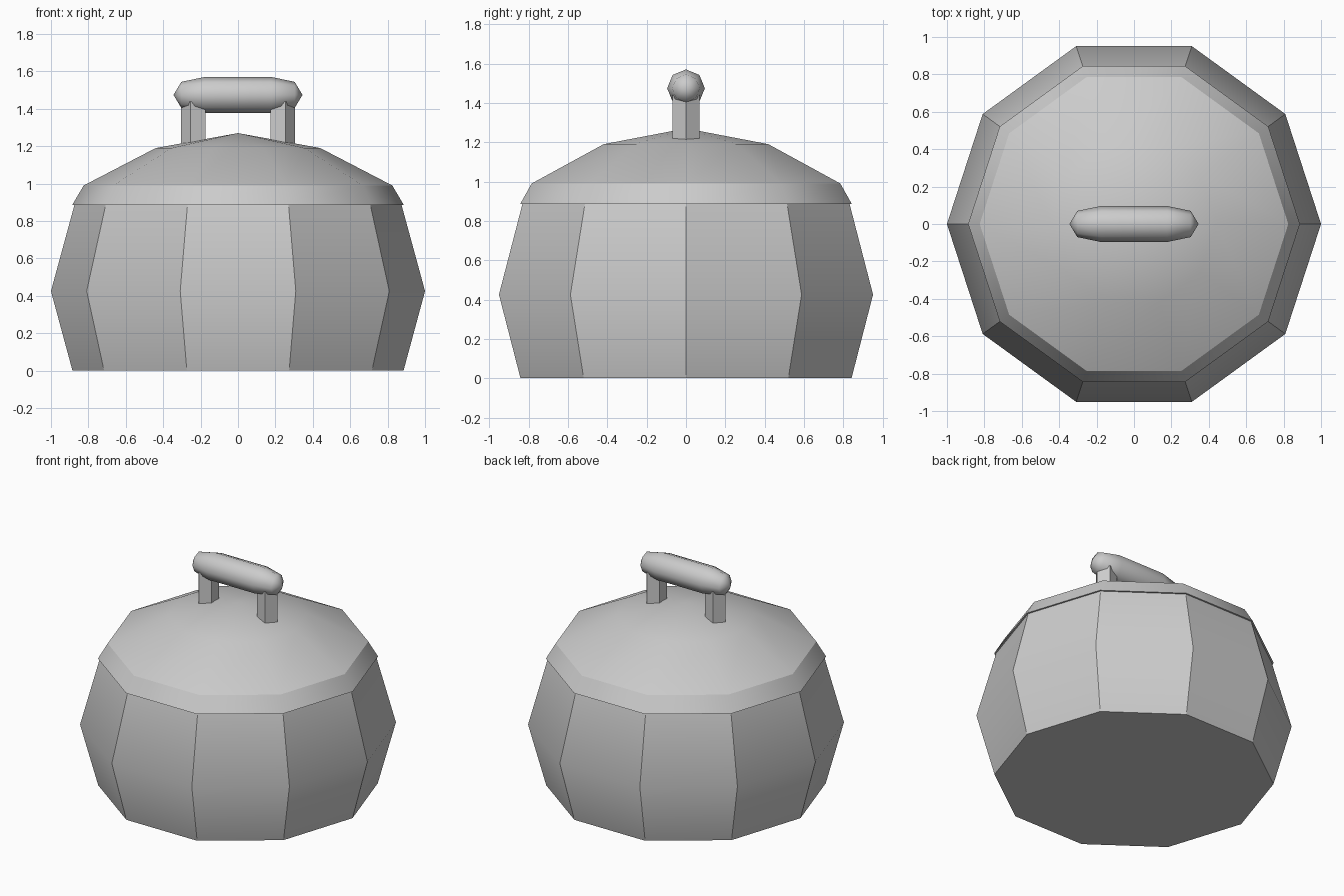
import bpy, bmesh
from math import sin, cos, pi, radians

if "Cube" in bpy.data.objects:
    bpy.data.objects.remove(bpy.data.objects["Cube"])


def lathe(name, profile, sides, smooth_angle, axis='Z', loc=(0, 0, 0), phase=0.0):
    """Revolve (radius, height) points; zero radius makes a tip, open ends get caps."""
    def point(a, b, h):
        return (h, a, b) if axis == 'X' else (a, b, h)

    bm = bmesh.new()
    rings = []
    for r, h in profile:
        if r == 0:
            rings.append([bm.verts.new(point(0, 0, h))])
        else:
            rings.append([bm.verts.new(point(r * cos(phase + 2 * pi * i / sides),
                                             r * sin(phase + 2 * pi * i / sides), h))
                          for i in range(sides)])
    for low, high in zip(rings, rings[1:]):
        for i in range(sides):
            j = (i + 1) % sides
            quad = [low[i % len(low)], low[j % len(low)],
                    high[j % len(high)], high[i % len(high)]]
            bm.faces.new(list(dict.fromkeys(quad)))
    for end in (rings[0], rings[-1]):
        if len(end) > 1:
            bm.faces.new(end)
    bmesh.ops.recalc_face_normals(bm, faces=bm.faces)
    mesh = bpy.data.meshes.new(name)
    bm.to_mesh(mesh)
    bm.free()
    obj = bpy.data.objects.new(name, mesh)
    obj.location = loc
    bpy.context.collection.objects.link(obj)
    if smooth_angle:
        bpy.ops.object.select_all(action='DESELECT')
        obj.select_set(True)
        bpy.context.view_layer.objects.active = obj
        bpy.ops.object.shade_smooth_by_angle(angle=radians(smooth_angle))
    return obj


# Ten-sided pot body with a bulging belt
lathe("pot_body", [(0.885, 0), (1.0, 0.425), (0.872, 0.895)], 10, 32)

# Lid with a chamfered rim and shallow peak
lathe("lid", [(0.887, 0.885), (0.825, 0.99), (0.44, 1.19), (0, 1.27)], 10, 32)

# Handle posts, pentagonal with a corner facing outward
for side, label in ((-1, "left"), (1, "right")):
    lathe("handle_post_" + label, [(0.072, 1.17), (0.072, 1.44)], 5, 0,
          loc=(0.233 * side, 0, 0), phase=0 if side > 0 else pi)

# Rounded grip bar
lathe("handle_grip", [(0, -0.345), (0.07, -0.303), (0.096, -0.178),
                      (0.096, 0.178), (0.07, 0.303), (0, 0.345)],
      8, 70, axis='X', loc=(0, 0, 1.474))
